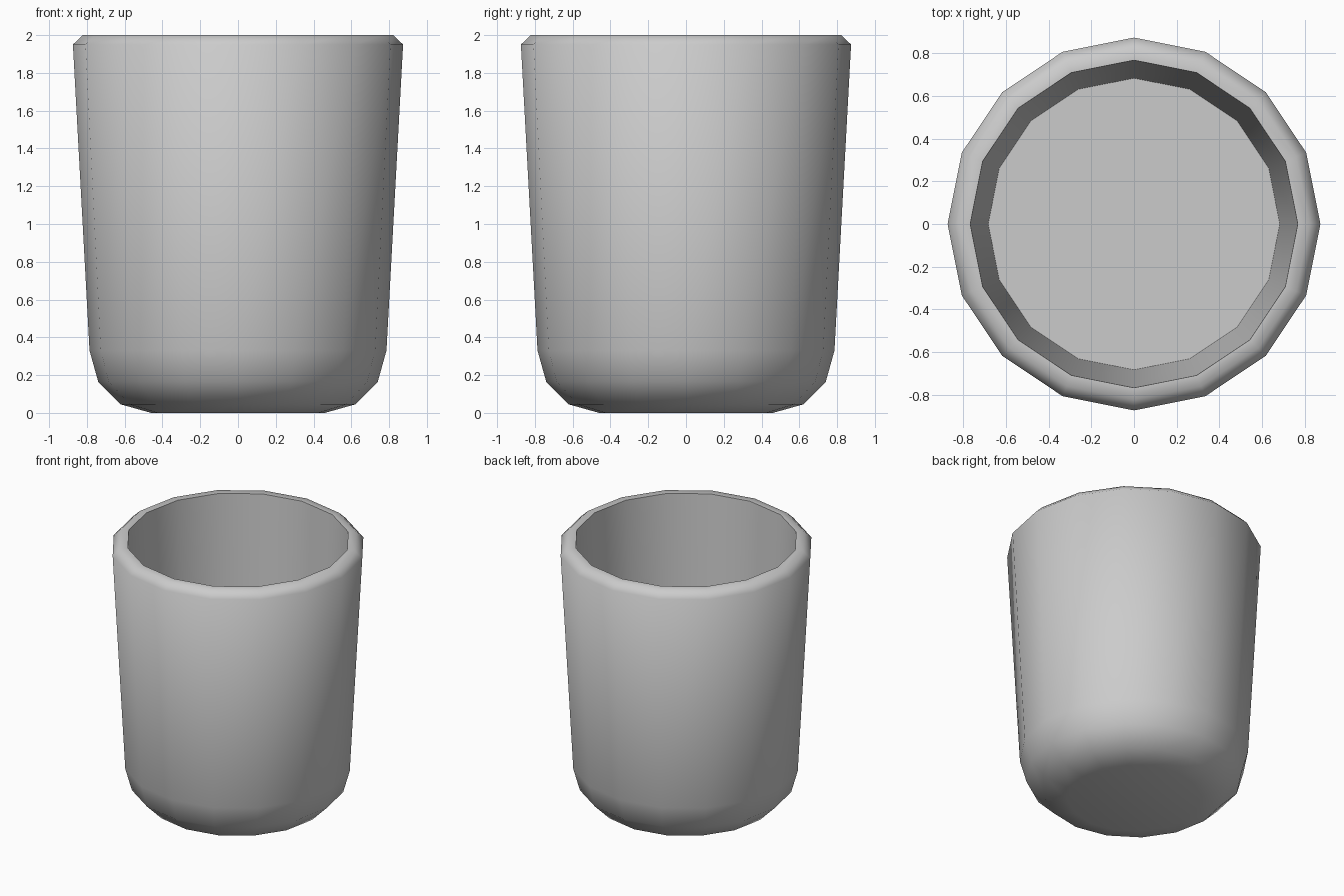
import bpy, bmesh
from math import cos, sin, tau, radians

if "Cube" in bpy.data.objects:
    bpy.data.objects.remove(bpy.data.objects["Cube"])

SIDES = 16
# cup profile (radius, z): outer base up to the rim, then down to the inner floor
profile = [(0.46, 0), (0.62, 0.045), (0.74, 0.165), (0.786, 0.33),
           (0.874, 1.95), (0.823, 2.0), (0.768, 2.0), (0.684, 0.36)]

bm = bmesh.new()
rings = [[bm.verts.new((r * cos(tau * i / SIDES), r * sin(tau * i / SIDES), z))
          for i in range(SIDES)] for r, z in profile]

# walls
for a, b in zip(rings, rings[1:]):
    for i in range(SIDES):
        j = (i + 1) % SIDES
        bm.faces.new((a[i], a[j], b[j], b[i]))

# base and inner floor
bm.faces.new(rings[0][::-1])
bm.faces.new(rings[-1])
bmesh.ops.recalc_face_normals(bm, faces=bm.faces)

mesh = bpy.data.meshes.new("cup")
bm.to_mesh(mesh)
bm.free()
cup = bpy.data.objects.new("cup", mesh)
bpy.context.collection.objects.link(cup)
bpy.context.view_layer.objects.active = cup
cup.select_set(True)
bpy.ops.object.shade_smooth_by_angle(angle=radians(50))
